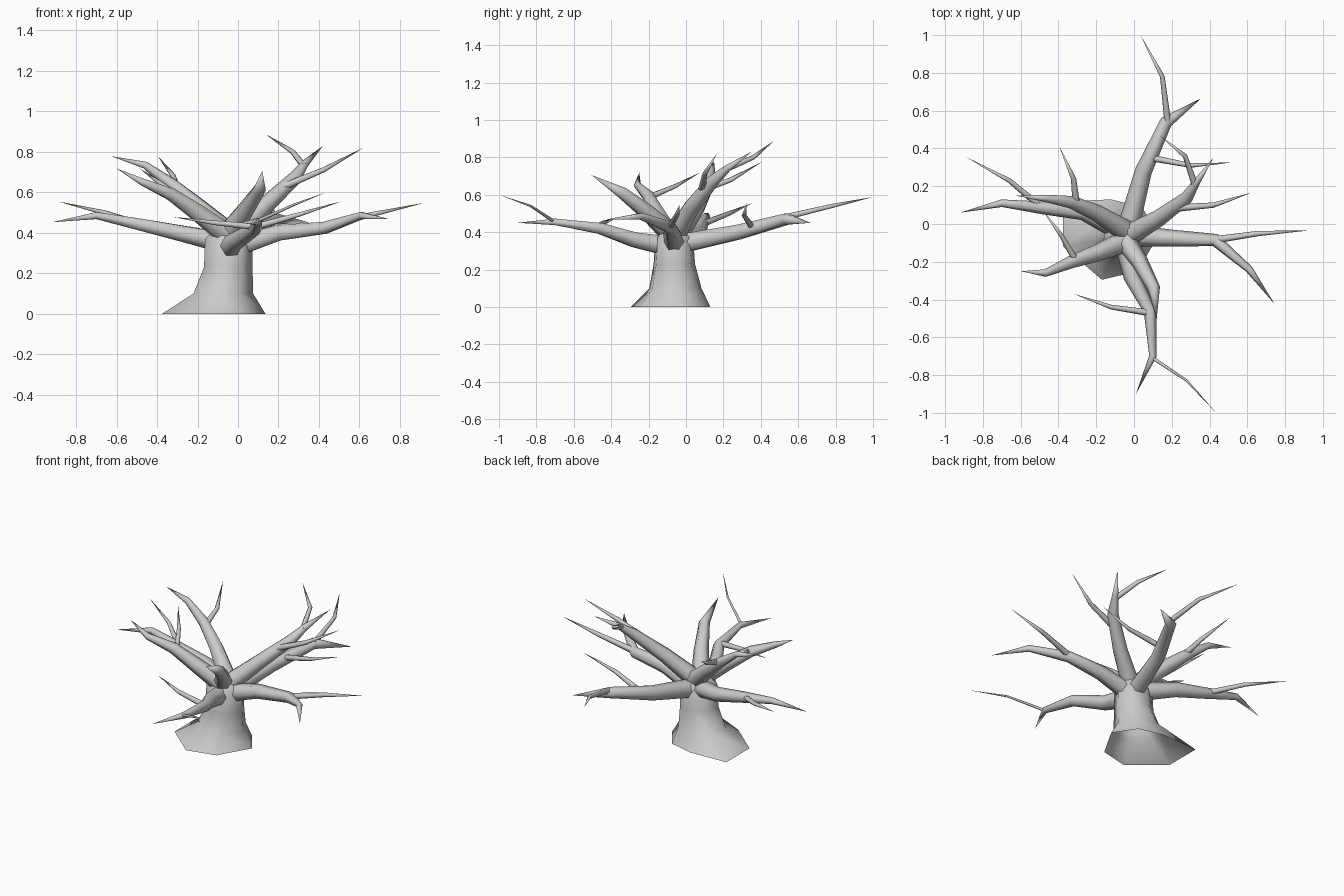
import bpy, bmesh, math
from mathutils import Vector

if "Cube" in bpy.data.objects:
    bpy.data.objects.remove(bpy.data.objects["Cube"])


def finish(bm, name):
    bmesh.ops.recalc_face_normals(bm, faces=bm.faces)
    me = bpy.data.meshes.new(name)
    bm.to_mesh(me)
    bm.free()
    ob = bpy.data.objects.new(name, me)
    bpy.context.collection.objects.link(ob)
    bpy.ops.object.select_all(action='DESELECT')
    ob.select_set(True)
    bpy.context.view_layer.objects.active = ob
    bpy.ops.object.shade_smooth_by_angle(angle=math.radians(75))
    return ob


def bridge(bm, a, b):
    n = len(a)
    for i in range(n):
        bm.faces.new((a[i], a[(i + 1) % n], b[(i + 1) % n], b[i]))


def limb(name, points, radii, sides=6):
    """Tapered tube through points, ending in a sharp tip."""
    bm = bmesh.new()
    p = [Vector(q) for q in points]
    rings = []
    for i in range(len(p) - 1):
        t = (p[i + 1] - p[i]).normalized()
        if i:
            t = (t + (p[i] - p[i - 1]).normalized()).normalized()
        u = t.cross(Vector((0, 0, 1))).normalized()
        v = u.cross(t)
        rings.append([bm.verts.new(p[i] + radii[i] * (
            math.cos(2 * math.pi * k / sides) * u + math.sin(2 * math.pi * k / sides) * v))
            for k in range(sides)])
    for a, b in zip(rings, rings[1:]):
        bridge(bm, a, b)
    tip = bm.verts.new(p[-1])
    for k in range(sides):
        bm.faces.new((rings[-1][k], rings[-1][(k + 1) % sides], tip))
    bm.faces.new(rings[0])
    return finish(bm, name)


# Trunk: flared seven-cornered foot, open underneath, rising to a round crown
foot = [(-.375, .12), (-.12, .13), (.04, .09), (.135, -.05),
        (.02, -.25), (-.17, -.295), (-.375, -.12)]
bm = bmesh.new()
rings = [[bm.verts.new((x, y, 0)) for x, y in foot]]
for z, cx, cy, rx, ry in [(.1, -.075, -.06, .15, .145), (.23, -.05, -.065, .122, .115),
                          (.37, -.047, -.065, .12, .105), (.42, -.045, -.06, .07, .06)]:
    rings.append([bm.verts.new((cx + rx * math.cos(a), cy + ry * math.sin(a), z))
                  for a in [math.radians(d) for d in (147, 100, 52, 3, -55, -110, -165)]])
for a, b in zip(rings, rings[1:]):
    bridge(bm, a, b)
bm.faces.new(rings[-1])
finish(bm, "trunk")

# Main branches
THICK = (.058, .045, .034, .02)
branches = {
    "back": [(-.03, -.02, .34), (.05, .28, .40), (.17, .54, .47), (.355, .665, .45)],
    "back_right": [(-.03, -.06, .38), (.13, .03, .53), (.28, .14, .67), (.33, .22, .74), (.42, .35, .83)],
    "right": [(-.02, -.06, .33), (.2, -.075, .40), (.43, -.085, .425), (.61, -.24, .485), (.745, -.425, .468)],
    "front_low": [(-.04, -.12, .33), (-.01, -.28, .36), (.085, -.46, .42), (.1, -.7, .455), (.01, -.9, .45)],
    "front_high": [(-.05, -.08, .39), (.03, -.2, .5), (.105, -.34, .61), (.12, -.505, .705)],
    "left_front": [(-.04, -.09, .38), (-.2, -.155, .5), (-.33, -.2, .59), (-.47, -.26, .65), (-.6, -.25, .718)],
    "left_high": [(-.04, -.04, .39), (-.2, .06, .53), (-.33, .115, .64), (-.46, .135, .735), (-.625, .15, .778)],
    "left_low": [(-.06, -.04, .35), (-.27, .065, .395), (-.48, .085, .44), (-.7, .11, .485), (-.92, .06, .452)],
}
for name, pts in branches.items():
    limb(name + "_branch", pts, THICK)

# Side twigs, with their base thickness
twigs = {
    "back_long": (.018, [(.18, .53, .48), (.15, .78, .54), (.035, 1.0, .588)]),
    "back_side": (.018, [(.09, .35, .43), (.3, .31, .49), (.51, .325, .555)]),
    "back_right_outer": (.02, [(.23, .085, .63), (.42, .1, .71), (.62, .165, .82)]),
    "back_right_inner": (.018, [(.325, .2, .73), (.27, .36, .80), (.135, .47, .888)]),
    "right": (.02, [(.42, -.085, .43), (.66, -.05, .49), (.92, -.035, .548)]),
    "front_low_outer": (.009, [(.1, -.71, .46), (.28, -.83, .54), (.435, -1.0, .60)]),
    "front_low_inner": (.018, [(.08, -.47, .43), (-.12, -.44, .45), (-.32, -.37, .478)]),
    "left_front": (.017, [(-.31, -.19, .59), (-.385, -.06, .645), (-.485, .075, .718)]),
    "left_high": (.02, [(-.305, .1, .63), (-.32, .24, .68), (-.395, .41, .778)]),
    "left_low": (.018, [(-.48, .08, .44), (-.66, .23, .50), (-.89, .355, .555)]),
}
for name, (r, pts) in twigs.items():
    limb(name + "_twig", pts, (r, r * .7))
